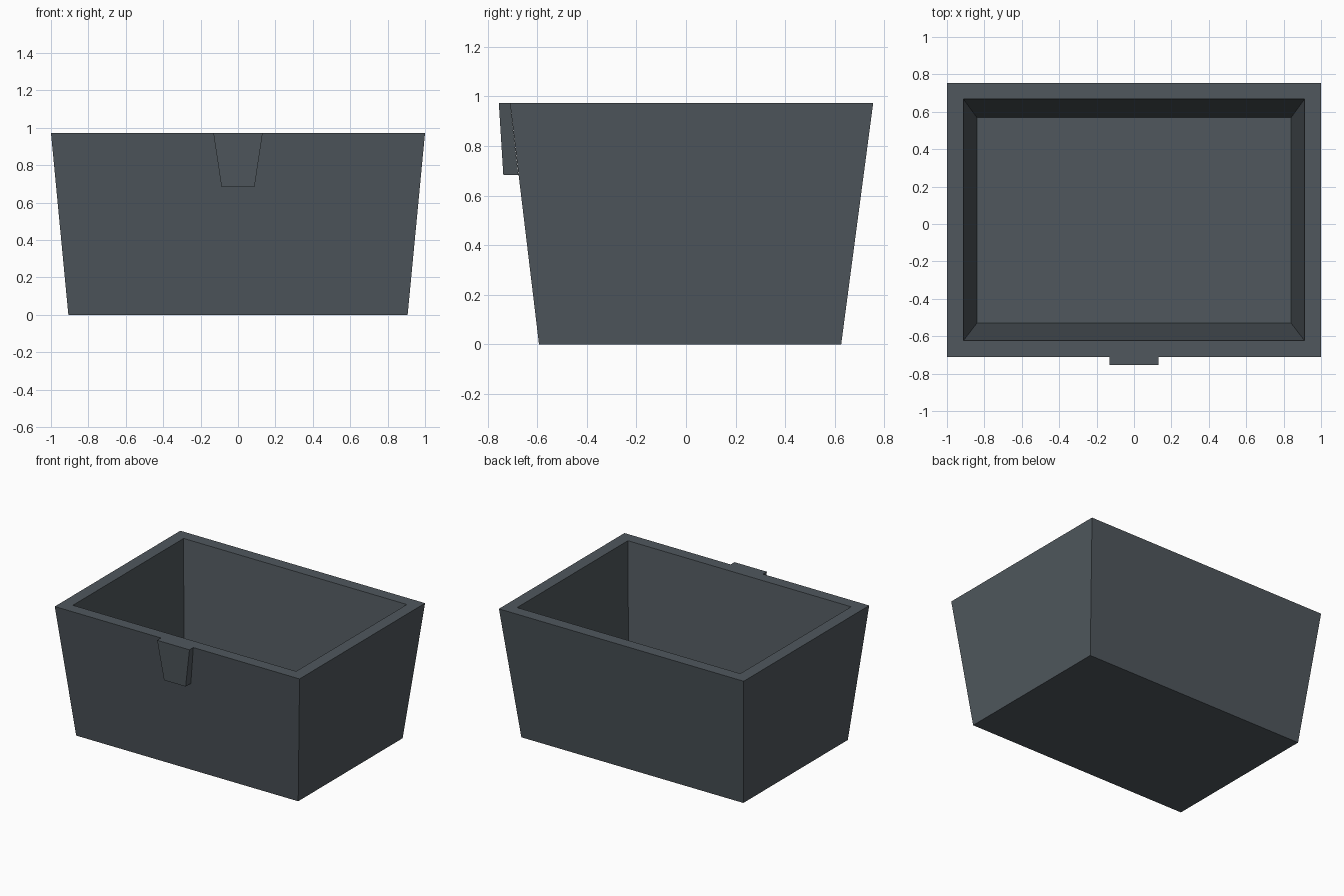
import bpy
import bmesh

if "Cube" in bpy.data.objects:
    bpy.data.objects.remove(bpy.data.objects["Cube"], do_unlink=True)

HEIGHT = 0.973
FLOOR = 0.08

slate = bpy.data.materials.new("slate_grey")
slate.use_nodes = True
slate.diffuse_color = (0.08, 0.097, 0.11, 1)
slate.node_tree.nodes["Principled BSDF"].inputs["Base Color"].default_value = slate.diffuse_color


def ring(bm, half_x, y_front, y_back, z):
    """Rectangular loop of four vertices."""
    corners = [(-half_x, y_front), (half_x, y_front), (half_x, y_back), (-half_x, y_back)]
    return [bm.verts.new((x, y, z)) for x, y in corners]


def lofted(name, sections):
    """Skin the sections in order and cap the first and last."""
    bm = bmesh.new()
    rings = [ring(bm, *s) for s in sections]
    for a, b in zip(rings, rings[1:]):
        for i in range(4):
            j = (i + 1) % 4
            bm.faces.new((a[i], a[j], b[j], b[i]))
    bm.faces.new(rings[0][::-1])
    bm.faces.new(rings[-1])
    bmesh.ops.recalc_face_normals(bm, faces=bm.faces)
    mesh = bpy.data.meshes.new(name)
    bm.to_mesh(mesh)
    bm.free()
    mesh.materials.append(slate)
    obj = bpy.data.objects.new(name, mesh)
    bpy.context.collection.objects.link(obj)
    return obj


# Tapered open bin: outer base, outer rim, inner rim, inner floor
lofted("bin_body", [
    (0.907, -0.593, 0.626, 0),
    (1.0, -0.71, 0.755, HEIGHT),
    (0.912, -0.624, 0.668, HEIGHT),
    (0.84, -0.53, 0.569, FLOOR),
])

# Tapered pull tab, its back lying on the sloping front wall
lofted("front_tab", [
    (0.088, -0.737, -0.676, 0.683),
    (0.132, -0.755, -0.71, HEIGHT),
])
